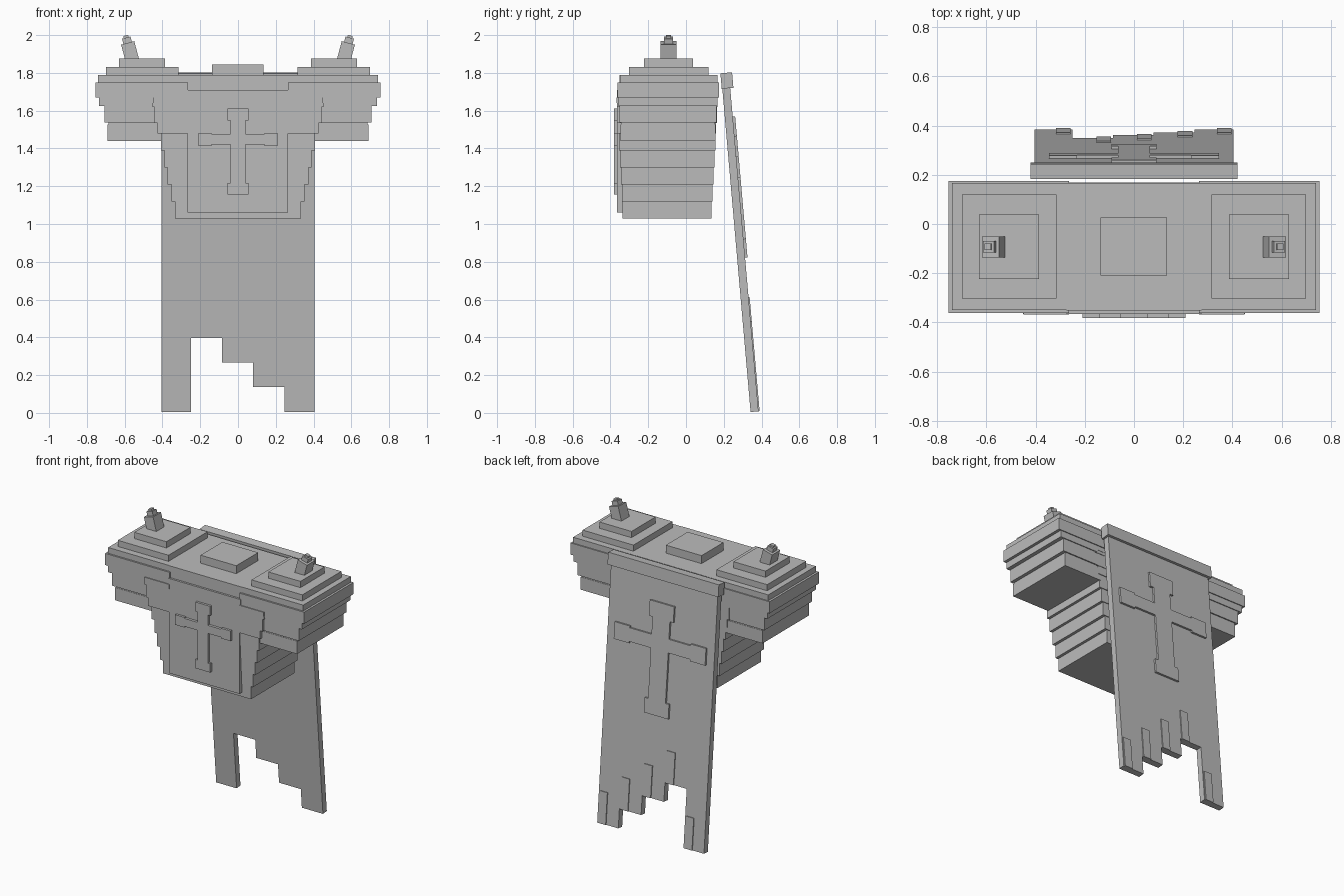
import bpy
from math import radians
from mathutils import Matrix, Vector

stone = bpy.data.materials.new("plain_grey")
stone.diffuse_color = (0.5, 0.5, 0.5, 1)

CORNERS = [(0, 0, 0), (1, 0, 0), (1, 1, 0), (0, 1, 0), (0, 0, 1), (1, 0, 1), (1, 1, 1), (0, 1, 1)]
QUADS = [(0, 3, 2, 1), (4, 5, 6, 7), (0, 1, 5, 4), (1, 2, 6, 5), (2, 3, 7, 6), (3, 0, 4, 7)]


def boxes(name, items, matrix=Matrix()):
    """One object from boxes given as x0, x1, y0, y1, z0, z1."""
    verts, faces = [], []
    for x0, x1, y0, y1, z0, z1 in items:
        n = len(verts)
        x0, x1 = sorted((x0, x1))
        for a, b, c in CORNERS:
            verts.append(matrix @ Vector(((x0, x1)[a], (y0, y1)[b], (z0, z1)[c])))
        faces += [tuple(n + i for i in q) for q in QUADS]
    mesh = bpy.data.meshes.new(name)
    mesh.from_pydata(verts, [], faces)
    mesh.materials.append(stone)
    ob = bpy.data.objects.new(name, mesh)
    bpy.context.collection.objects.link(ob)
    return ob


def cross(name, k, zc, y0, y1, matrix=Matrix()):
    """Cross with flared ends, scaled by k around height zc."""
    parts = [(-.04, .04, -.17, .17),
             (-.056, .056, .163, .227), (-.056, .056, -.227, -.167),
             (-.14, .14, .037, .092),
             (-.21, -.14, .03, .099), (.14, .21, .03, .099)]
    boxes(name, [(a * k, b * k, y0, y1, zc + c * k, zc + d * k) for a, b, c, d in parts], matrix)


# Tapering torso, stacked in courses: half width, front, back, bottom, top
courses = [(.333, -.335, .135, 1.03, 1.12), (.352, -.340, .140, 1.12, 1.21),
           (.372, -.345, .145, 1.21, 1.30), (.390, -.350, .150, 1.30, 1.39),
           (.408, -.355, .155, 1.39, 1.48), (.425, -.366, .160, 1.48, 1.535),
           (.442, -.366, .163, 1.535, 1.62), (.452, -.366, .166, 1.62, 1.64)]
boxes("torso", [(-w, w, a, b, c, d) for w, a, b, c, d in courses]
      + [(-.275, .275, -.366, .168, 1.64, 1.71)])
boxes("chest_plate", [(-.267, .265, -.364, -.32, 1.06, 1.48)])
boxes("collar", [(-.275, .275, -.352, .165, 1.71, 1.79)])
boxes("neck_block", [(-.137, .134, -.21, .027, 1.785, 1.845)])
cross("chest_cross", 1, 1.384, -.382, -.36)

for s, side in ((1, "right"), (-1, "left")):
    # Shoulder pad: inner x, outer x, front, back, bottom, top
    pad = [(.40, .69, -.346, .156, 1.44, 1.527), (.40, .685, -.344, .154, 1.527, 1.537),
           (.42, .708, -.352, .162, 1.537, 1.625), (.44, .735, -.358, .168, 1.625, 1.67),
           (.265, .755, -.362, .174, 1.67, 1.75), (.265, .74, -.35, .166, 1.75, 1.79),
           (.265, .45, -.368, .168, 1.64, 1.67),
           (.315, .70, -.303, .12, 1.79, 1.832), (.387, .63, -.223, .038, 1.832, 1.875)]
    boxes(side + "_shoulder_pad", [(s * a, s * b, *r) for a, b, *r in pad])
    # Leaning horn in three shrinking blocks
    lean = Matrix.Translation((s * .573, -.093, 1.917)) @ Matrix.Rotation(s * radians(15), 4, 'Y')
    boxes(side + "_horn", [(-.036, .036, -.043, .043, -.06, .043),
                           (-.023, .023, -.023, .023, .043, .072),
                           (-.013, .013, -.013, .013, .072, .084)], lean)

# Cape leaning back, in its own tilted frame
tilt = Matrix.Translation((0, .213, 1.72)) @ Matrix.Rotation(radians(5), 4, 'X')
edges = [-.405, -.25, -.085, .08, .245, .405]
drops = [1.72, 1.328, 1.457, 1.588, 1.72]
boxes("cape_bar", [(-.42, .42, -.024, .038, -.002, .08)], tilt)
boxes("cape", [(-.405, .405, -.021, .021, -1.328, .02)]
      + [(edges[i], edges[i + 1], -.021, .021, -drops[i], -1.328) for i in (0, 2, 3, 4)], tilt)
# Raised fold on each torn strip
boxes("cape_folds", [(edges[i + 1] - .068, edges[i + 1] - .008, .015, .027, -drops[i], .215 - drops[i])
                     for i in range(5)], tilt)
cross("cape_cross", 1.65, -.528, .015, .034, tilt)
